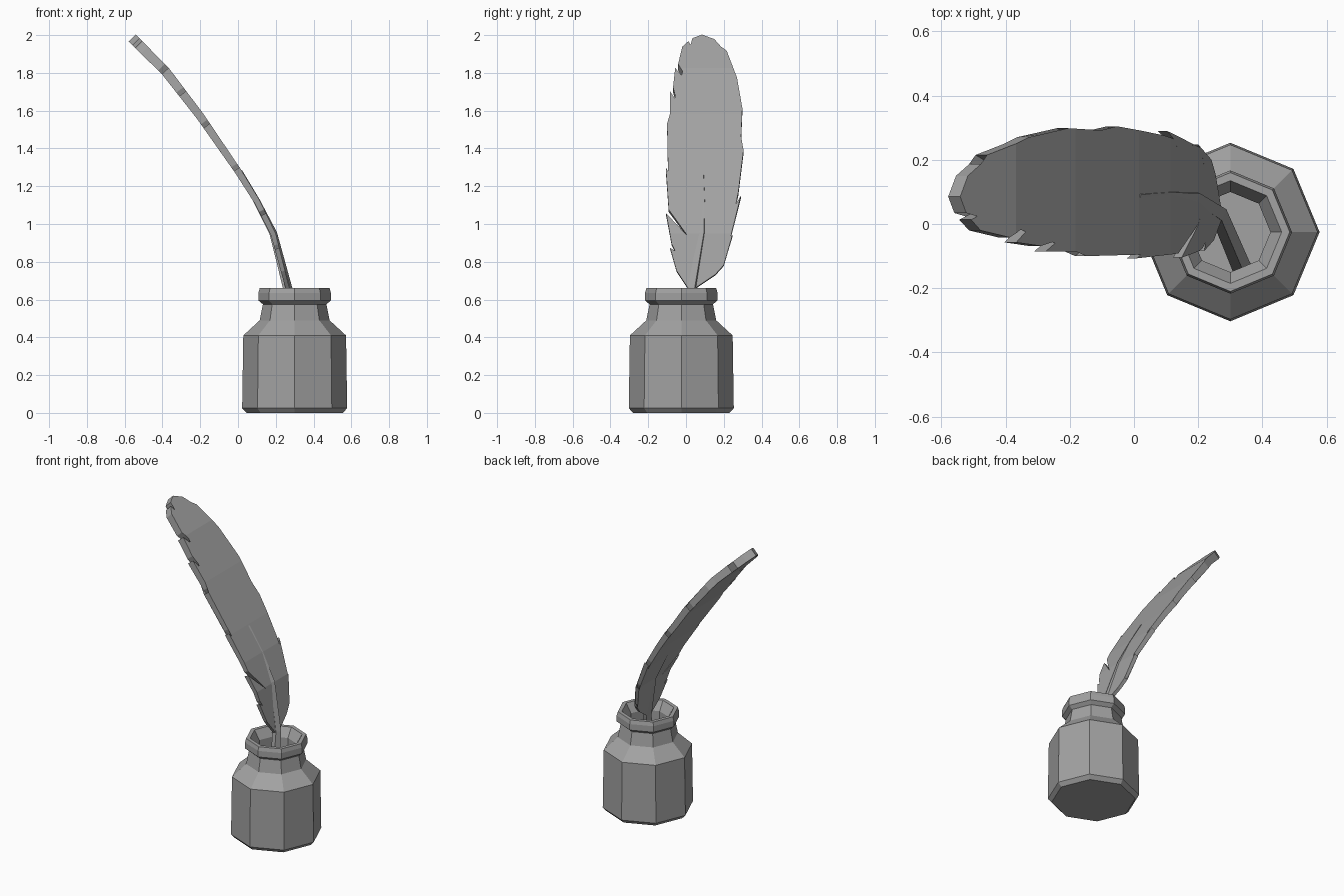
import bpy, bmesh, math
from mathutils import Vector

cube = bpy.data.objects.get("Cube")
if cube:
    bpy.data.objects.remove(cube)

GREY = (0.36, 0.36, 0.36, 1)
grey = bpy.data.materials.new("plain grey")
grey.use_nodes = True
grey.diffuse_color = GREY
grey.node_tree.nodes["Principled BSDF"].inputs["Base Color"].default_value = GREY


def add_object(name, data):
    obj = bpy.data.objects.new(name, data)
    bpy.context.collection.objects.link(obj)
    data.materials.append(grey)
    return obj


def add_mesh(name, bm):
    bmesh.ops.recalc_face_normals(bm, faces=bm.faces)
    mesh = bpy.data.meshes.new(name)
    bm.to_mesh(mesh)
    bm.free()
    return add_object(name, mesh)


def lookup(points, z):
    """Linear interpolation in a list of (z, value)."""
    for (z0, v0), (z1, v1) in zip(points, points[1:]):
        if z <= z1:
            return v0 + (v1 - v0) * (z - z0) / (z1 - z0)
    return points[-1][1]


# Ink bottle: eight-sided turned profile, outside then hollow inside
profile = [(0.255, 0), (0.278, 0.025), (0.272, 0.41), (0.185, 0.49), (0.168, 0.575),
           (0.192, 0.595), (0.192, 0.635), (0.185, 0.66), (0.16, 0.66), (0.125, 0.6),
           (0.125, 0.49), (0.22, 0.4), (0.23, 0.05)]
SIDES = 8
bm = bmesh.new()
rings = []
for r, z in profile:
    angles = [math.tau * i / SIDES for i in range(SIDES)]
    rings.append([bm.verts.new((0.3 + r * math.cos(a), -0.025 + r * math.sin(a), z))
                  for a in angles])
for low, high in zip(rings, rings[1:]):
    for i in range(SIDES):
        j = (i + 1) % SIDES
        bm.faces.new((low[i], low[j], high[j], high[i]))
bm.faces.new(rings[0])
bm.faces.new(rings[-1])
add_mesh("ink_bottle", bm)

# Feather: outline edges, notches as (tip height, inner y, inner height)
bend = [(0.66, 0.262), (0.945, 0.187), (1.12, 0.1), (1.28, 0), (1.57, -0.2),
        (1.81, -0.385), (1.984, -0.56)]
left_edge = [(0.66, 0.05), (0.73, 0.155), (0.78, 0.2), (0.94, 0.247), (1.14, 0.29),
             (1.39, 0.305), (1.61, 0.298), (1.76, 0.27), (1.9, 0.215), (1.96, 0.15),
             (1.984, 0.085)]
right_edge = [(0.66, 0.01), (0.75, -0.05), (0.88, -0.087), (1.05, -0.105), (1.3, -0.107),
              (1.52, -0.1), (1.69, -0.085), (1.82, -0.055), (1.92, -0.02), (1.965, 0.03),
              (1.984, 0.085)]
left_notches = [(0.78, 0.115, 0.71), (0.94, 0.165, 0.84), (1.14, 0.22, 1.03),
                (1.38, 0.22, 1.23), (1.6, 0.24, 1.46), (1.9, 0.16, 1.81)]
right_notches = [(0.87, 0.0, 0.74), (1.05, 0.02, 0.92), (1.29, 0.0, 1.1),
                 (1.52, 0.03, 1.33), (1.69, -0.005, 1.57), (1.81, 0.055, 1.68),
                 (1.95, 0.045, 1.89)]


def feather_side(edge, notches):
    """Edge points from base to top, broken by sharp notches between barbs."""
    gap = 0.02
    path = []
    below = 0
    for tip, y, z in notches:
        path += [(e, w) for e, w in edge if below < e < tip - gap]
        after = min(tip + gap, edge[-2][0])
        path += [(tip, lookup(edge, tip)), (z, y),
                 (after, lookup(edge, after) * 0.93 + 0.09 * 0.07)]
        below = after + gap / 2
    return path + [(e, w) for e, w in edge if e > below]


outline = feather_side(left_edge, left_notches)
outline += feather_side(right_edge, right_notches)[-2::-1]
bm = bmesh.new()
sheet = bm.faces.new([bm.verts.new((0, y, z)) for z, y in outline])
bmesh.ops.triangulate(bm, faces=[sheet])
for level, _ in bend[1:-1]:
    bmesh.ops.bisect_plane(bm, geom=bm.verts[:] + bm.edges[:] + bm.faces[:],
                           plane_co=(0, 0, level), plane_no=(0, 0, 1))
front = bm.verts[:]
extruded = bmesh.ops.extrude_face_region(bm, geom=bm.faces[:], use_keep_orig=True)
back = [g for g in extruded["geom"] if isinstance(g, bmesh.types.BMVert)]
# Bend both skins along the curve and part them by the thickness
for verts, sign in ((front, 1), (back, -1)):
    for v in verts:
        z = v.co.z
        slope = (lookup(bend, min(z + 0.05, 1.984)) - lookup(bend, max(z - 0.05, 0.66)))
        slope /= min(z + 0.05, 1.984) - max(z - 0.05, 0.66)
        normal = Vector((1, 0, -slope)).normalized()
        half = 0.01 + 0.0125 * (z - 0.66)
        v.co.x = lookup(bend, z)
        v.co += normal * half * sign
add_mesh("feather_blade", bm)

# Quill shaft: four-sided tapering tube from the bottle up into the blade
shaft = [(0.335, -0.135, 0.06, 1), (0.263, 0.035, 0.66, 0.9), (0.187, 0.085, 0.95, 0.75),
         (0.1, 0.09, 1.12, 0.65), (0.015, 0.088, 1.28, 0.3)]
curve = bpy.data.curves.new("quill_shaft", "CURVE")
curve.dimensions = "3D"
curve.bevel_depth = 0.03
curve.bevel_resolution = 0
curve.use_fill_caps = True
spline = curve.splines.new("POLY")
spline.points.add(len(shaft) - 1)
for point, (x, y, z, radius) in zip(spline.points, shaft):
    point.co = (x, y, z, 1)
    point.radius = radius
spline.use_smooth = False
add_object("quill_shaft", curve)
